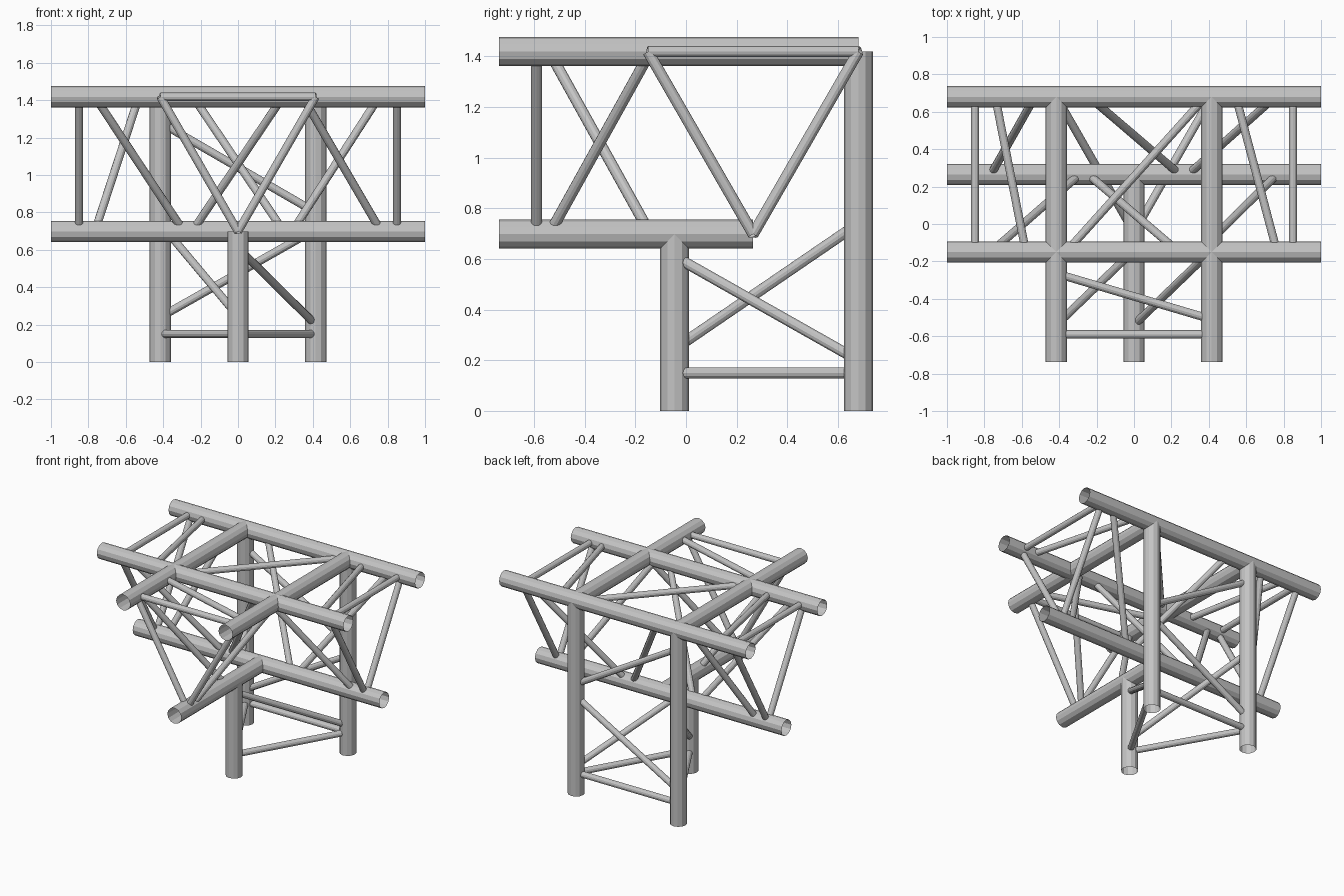
import bpy
import bmesh
from mathutils import Vector

cube = bpy.data.objects.get("Cube")
if cube:
    bpy.data.objects.remove(cube, do_unlink=True)

metal = bpy.data.materials.new("aluminium_grey")
metal.use_nodes = True
GREY = (0.55, 0.55, 0.55, 1.0)
metal.diffuse_color = GREY
metal.node_tree.nodes["Principled BSDF"].inputs["Base Color"].default_value = GREY

CHORD_R, BRACE_R, SIDES = 0.057, 0.022, 12
TOP, LOW = 1.418, 0.698          # chord heights
BACK, FRONT, MID = 0.68, -0.15, 0.265   # chord positions across the beam
SIDE, LEG_Y, END = 0.415, -0.045, -0.737


def tube(name, start, end, radius):
    """Open-ended round tube between two points."""
    a, b = Vector(start), Vector(end)
    bm = bmesh.new()
    bmesh.ops.create_cone(bm, cap_ends=False, segments=SIDES,
                          radius1=radius, radius2=radius, depth=(b - a).length)
    mesh = bpy.data.meshes.new(name)
    bm.to_mesh(mesh)
    bm.free()
    mesh.materials.append(metal)
    obj = bpy.data.objects.new(name, mesh)
    obj.location = (a + b) / 2
    obj.rotation_mode = "QUATERNION"
    obj.rotation_quaternion = (b - a).to_track_quat("Z", "Y")
    bpy.context.collection.objects.link(obj)


# Cross beam chords
for name, y, z in (("back", BACK, TOP), ("front", FRONT, TOP), ("lower", MID, LOW)):
    tube("cross_chord_" + name, (-1, y, z), (1, y, z), CHORD_R)

# Forward arm chords
for name, x, y, z in (("right", -SIDE, BACK, TOP), ("left", SIDE, BACK, TOP),
                      ("lower", 0, MID, LOW)):
    tube("arm_chord_" + name, (x, END, z), (x, y, z), CHORD_R)

# Legs
leg_xy = {"right": (-SIDE, BACK), "left": (SIDE, BACK), "front": (0, LEG_Y)}
for name, (x, y) in leg_xy.items():
    tube("leg_" + name, (x, y, 0), (x, y, LOW if name == "front" else TOP), CHORD_R)

# Cross beam braces: x at the first chord, x at the second chord
chord = {"back": (BACK, TOP), "front": (FRONT, TOP), "lower": (MID, LOW)}
for first, second, spans in (
        ("back", "front", ((-.85, -.85), (-.742, -.578), (.384, -.364),
                           (.545, .765), (.85, .85))),
        ("front", "lower", ((-.85, -.85), (-.765, -.29), (.24, -.245),
                            (.345, .765), (.85, .85))),
        ("back", "lower", ((-.85, -.85), (-.53, -.765), (-.24, .245),
                           (.755, .29), (.85, .85)))):
    for x1, x2 in spans:
        tube("cross_brace_" + first + "_" + second,
             (x1, *chord[first]), (x2, *chord[second]), BRACE_R)

# Forward arm braces: y at the first chord, y at the second chord
arm = {"right": (-SIDE, TOP), "left": (SIDE, TOP), "lower": (0, LOW)}
for first, second, diagonal in (("right", "left", (-.265, -.51)),
                                ("left", "lower", (-.14, -.54)),
                                ("right", "lower", (-.54, -.14))):
    for y1, y2 in ((-.59, -.59), diagonal):
        (xa, za), (xb, zb) = arm[first], arm[second]
        tube("arm_brace_" + first + "_" + second, (xa, y1, za), (xb, y2, zb), BRACE_R)

# Leg braces: height at the first leg, height at the second leg
for first, second, spans in (
        ("right", "left", ((.15, .15), (.24, .71), (1.28, .8))),
        ("front", "left", ((.15, .15), (.61, .2))),
        ("front", "right", ((.15, .15), (.245, .74)))):
    for z1, z2 in spans:
        tube("leg_brace_" + first + "_" + second,
             (*leg_xy[first], z1), (*leg_xy[second], z2), BRACE_R)
